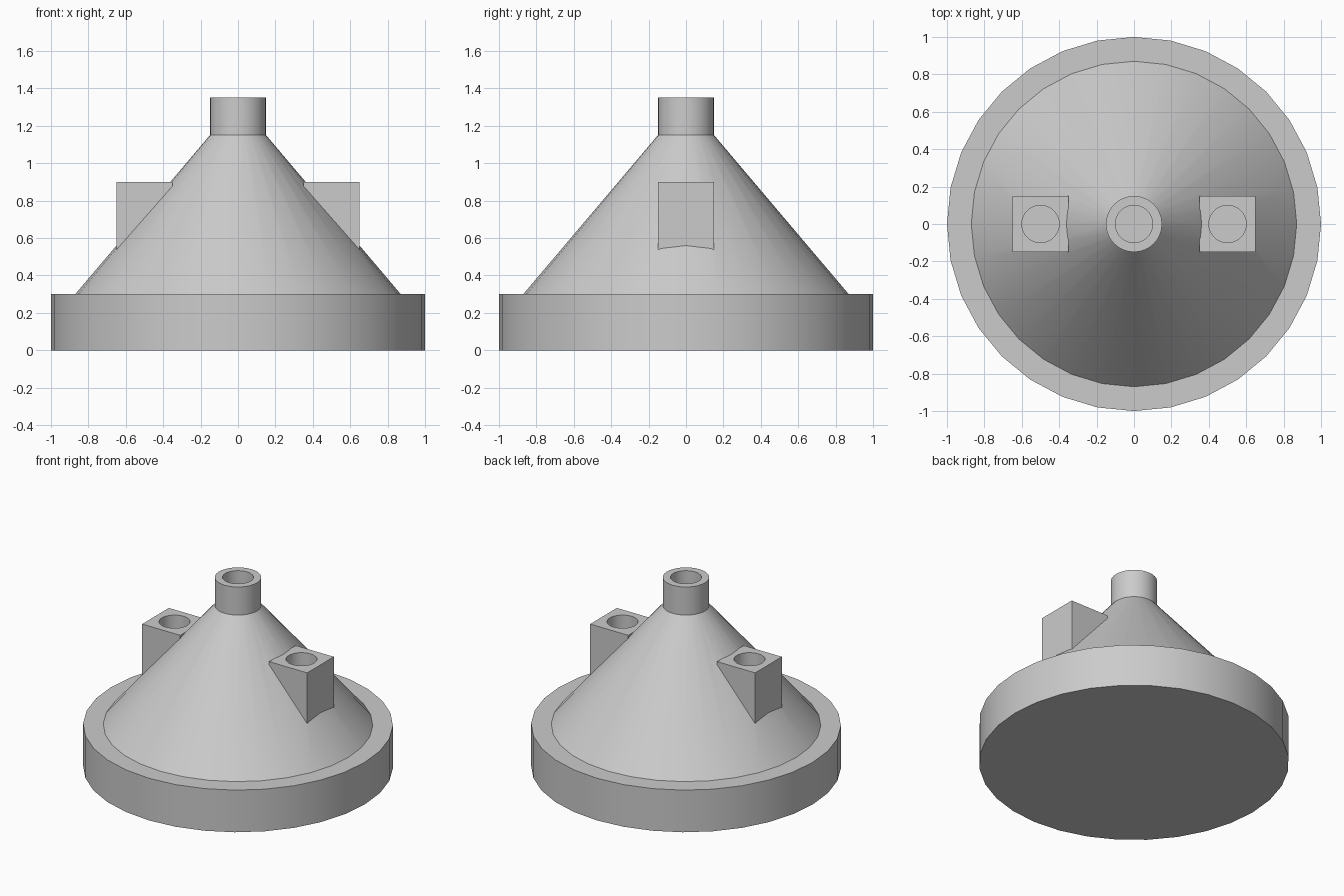
import bpy, bmesh, math
from mathutils import Matrix

if "Cube" in bpy.data.objects:
    bpy.data.objects.remove(bpy.data.objects["Cube"], do_unlink=True)

SEGMENTS = 32
BOSS_X = 0.5
HOLE_RADIUS = 0.1

grey = bpy.data.materials.new("plain grey")
grey.use_nodes = True
grey.diffuse_color = (0.6, 0.6, 0.6, 1)
grey.node_tree.nodes["Principled BSDF"].inputs["Base Color"].default_value = (0.6, 0.6, 0.6, 1)


def make_object(name, bm):
    bmesh.ops.recalc_face_normals(bm, faces=bm.faces)
    mesh = bpy.data.meshes.new(name)
    bm.to_mesh(mesh)
    bm.free()
    mesh.materials.append(grey)
    obj = bpy.data.objects.new(name, mesh)
    bpy.context.collection.objects.link(obj)
    return obj


def lathe(name, profile):
    """Stack rings of (radius, height) and cap both ends."""
    bm = bmesh.new()
    rings = []
    for radius, z in profile:
        ring = bmesh.ops.create_circle(bm, segments=SEGMENTS, radius=radius,
                                       matrix=Matrix.Translation((0, 0, z)))["verts"]
        rings.append(ring)
    for low, high in zip(rings, rings[1:]):
        for i in range(SEGMENTS):
            j = (i + 1) % SEGMENTS
            bm.faces.new((low[i], low[j], high[j], high[i]))
    bm.faces.new(rings[0])
    bm.faces.new(rings[-1])
    return make_object(name, bm)


def box(name, centre, size):
    bm = bmesh.new()
    bmesh.ops.create_cube(bm, size=1, matrix=Matrix.Translation(centre) @ Matrix.Diagonal((*size, 1)))
    return make_object(name, bm)


def combine(target, tool, operation):
    """Apply a boolean and discard the tool."""
    mod = target.modifiers.new(operation, "BOOLEAN")
    mod.operation = operation
    mod.solver = "EXACT"
    mod.object = tool
    bpy.context.view_layer.objects.active = target
    bpy.ops.object.modifier_apply(modifier=mod.name)
    bpy.data.objects.remove(tool, do_unlink=True)


# Round base, cone and hollow neck in one turned piece
body = lathe("cone_body", [
    (1, 0), (1, 0.3), (0.87, 0.3), (0.15, 1.15), (0.15, 1.35),
    (HOLE_RADIUS, 1.35), (HOLE_RADIUS, 1.15),
])

# Square bosses on both flanks, each with a blind round socket
for side in (-1, 1):
    boss = box("side_boss", (side * BOSS_X, 0, 0.675), (0.3, 0.3, 0.45))
    combine(body, boss, "UNION")
    socket = lathe("socket_cutter", [(HOLE_RADIUS, 0.7), (HOLE_RADIUS, 1.0)])
    socket.data.transform(Matrix.Translation((side * BOSS_X, 0, 0)))
    combine(body, socket, "DIFFERENCE")

# Smooth round walls, crisp edges
bpy.ops.object.select_all(action="DESELECT")
body.select_set(True)
bpy.context.view_layer.objects.active = body
bpy.ops.object.shade_smooth_by_angle(angle=math.radians(30))
